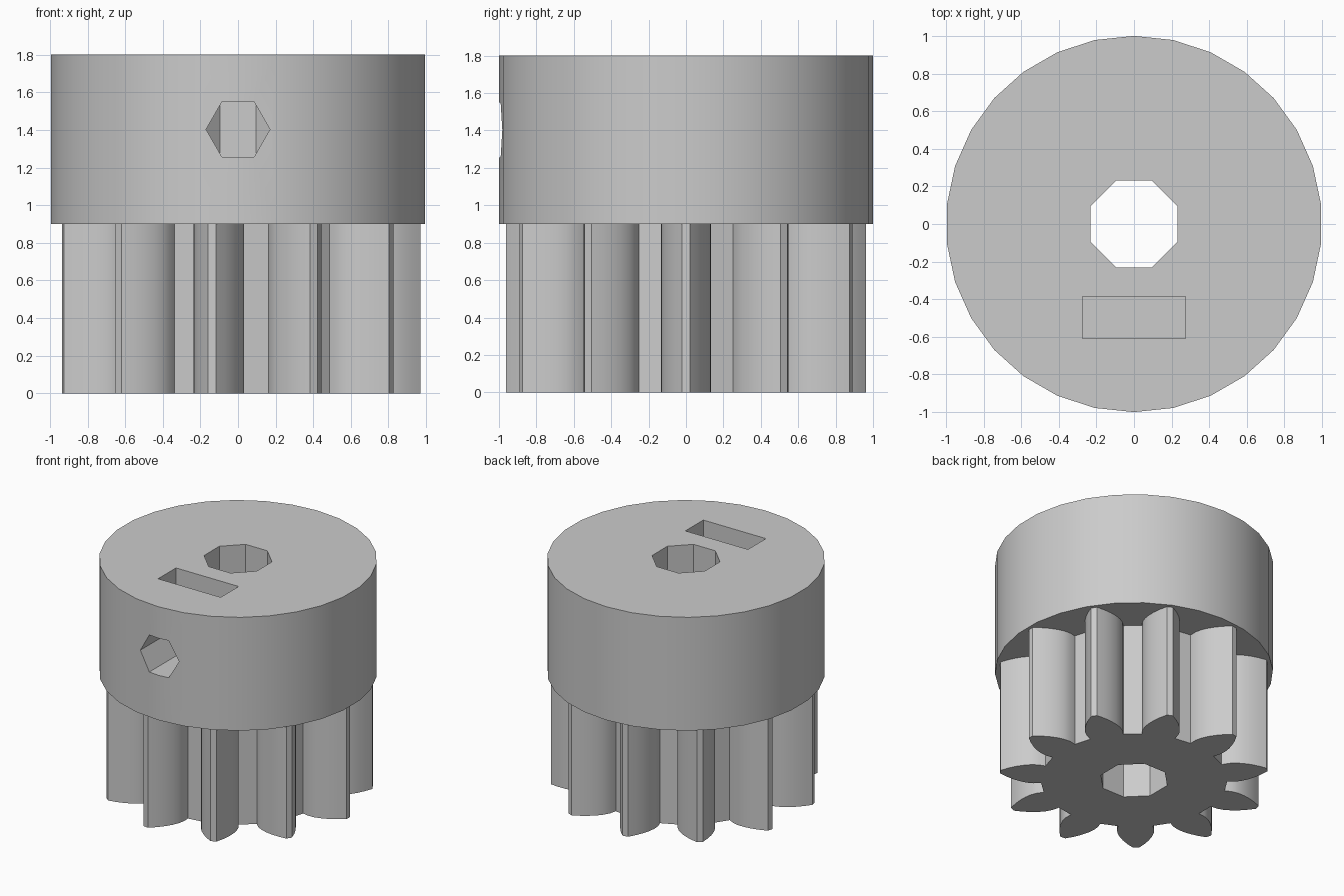
import bpy, bmesh, math
from mathutils import Matrix

if "Cube" in bpy.data.objects:
    bpy.data.objects.remove(bpy.data.objects["Cube"])

grey = bpy.data.materials.new("plain grey")
grey.diffuse_color = (0.6, 0.6, 0.6, 1)
grey.use_nodes = True
grey.node_tree.nodes["Principled BSDF"].inputs["Base Color"].default_value = grey.diffuse_color


def prism(name, outline, z0, z1, matrix=Matrix()):
    """Closed solid made by extruding a 2D outline from z0 to z1."""
    bm = bmesh.new()
    face = bm.faces.new([bm.verts.new((x, y, z0)) for x, y in outline])
    top = bmesh.ops.extrude_face_region(bm, geom=[face])["geom"]
    bmesh.ops.translate(bm, vec=(0, 0, z1 - z0),
                        verts=[v for v in top if isinstance(v, bmesh.types.BMVert)])
    bmesh.ops.transform(bm, matrix=matrix, verts=bm.verts)
    bmesh.ops.recalc_face_normals(bm, faces=bm.faces)
    mesh = bpy.data.meshes.new(name)
    bm.to_mesh(mesh)
    bm.free()
    mesh.materials.append(grey)
    ob = bpy.data.objects.new(name, mesh)
    bpy.context.collection.objects.link(ob)
    return ob


def polar(r, a):
    return (r * math.cos(a), r * math.sin(a))


def polygon(r, sides, start=0.0):
    return [polar(r, start + 2 * math.pi * i / sides) for i in range(sides)]


def gear_outline(teeth, pitch_r, tip_r, root_r, pressure):
    """Involute teeth with radial flanks below the base circle."""
    def inv(a):
        return math.tan(a) - a
    base_r = pitch_r * math.cos(pressure)
    half = math.pi / (2 * teeth) + inv(pressure)
    flank = [(root_r, half)]
    for i in range(6):
        r = base_r + (tip_r - base_r) * i / 5
        flank.append((r, half - inv(math.acos(min(1, base_r / r)))))
    pts = []
    for k in range(teeth):
        c = 2 * math.pi * k / teeth
        pts += [polar(r, c - a) for r, a in flank]
        pts += [polar(r, c + a) for r, a in reversed(flank)]
    return pts


def boolean(target, tool, operation):
    mod = target.modifiers.new(operation.lower(), "BOOLEAN")
    mod.operation = operation
    mod.solver = "EXACT"
    mod.object = tool
    bpy.context.view_layer.objects.active = target
    bpy.ops.object.modifier_apply(modifier=mod.name)
    bpy.data.objects.remove(tool)


# Round hub joined to the toothed pinion, which runs a little way inside it
pinion = prism("pinion_gear", polygon(1.0, 30, math.pi / 2), 0.9, 1.8)
teeth = prism("teeth", gear_outline(11, 0.82, 0.97, 0.67, math.radians(28)), 0, 1.0)
boolean(pinion, teeth, "UNION")

# Octagonal shaft bore right through
boolean(pinion, prism("bore_cutter", polygon(0.25, 8, math.pi / 8), -0.1, 1.9), "DIFFERENCE")

# Nut slot in the top of the hub
slot = [(-0.275, -0.61), (0.275, -0.61), (0.275, -0.385), (-0.275, -0.385)]
boolean(pinion, prism("slot_cutter", slot, 1.12, 1.9), "DIFFERENCE")

# Hexagonal set screw hole from the front into the bore
turn = Matrix.Translation((0, 0, 1.403)) @ Matrix.Rotation(math.pi / 2, 4, "X")
boolean(pinion, prism("screw_cutter", polygon(0.17, 6), 0.0, 1.1, turn), "DIFFERENCE")

bpy.ops.object.select_all(action="DESELECT")
pinion.select_set(True)
bpy.context.view_layer.objects.active = pinion
bpy.ops.object.shade_smooth_by_angle(angle=math.radians(30))
